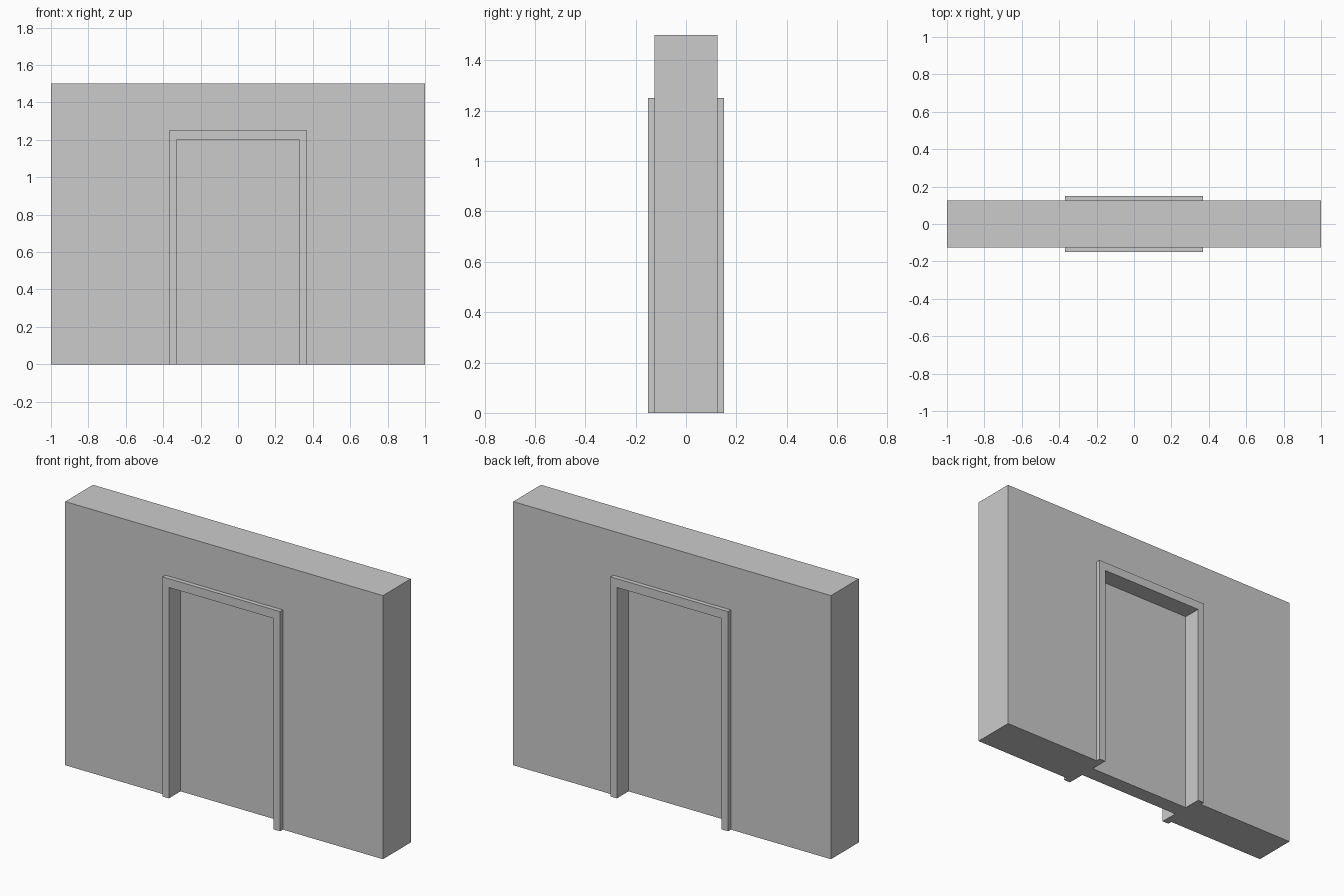
import bpy, bmesh

if "Cube" in bpy.data.objects:
    bpy.data.objects.remove(bpy.data.objects["Cube"])

def arch(name, half_w, top, y0, y1, open_half=0.33, open_top=1.2):
    """Extrude an upside-down U outline (in XZ) from y0 to y1."""
    outline = [(-half_w, 0), (-open_half, 0), (-open_half, open_top), (open_half, open_top),
               (open_half, 0), (half_w, 0), (half_w, top), (-half_w, top)]
    bm = bmesh.new()
    face = bm.faces.new([bm.verts.new((x, y0, z)) for x, z in outline])
    ext = bmesh.ops.extrude_face_region(bm, geom=[face], use_keep_orig=True)
    verts = [v for v in ext["geom"] if isinstance(v, bmesh.types.BMVert)]
    bmesh.ops.translate(bm, verts=verts, vec=(0, y1 - y0, 0))
    bmesh.ops.recalc_face_normals(bm, faces=bm.faces)
    mesh = bpy.data.meshes.new(name)
    bm.to_mesh(mesh)
    bm.free()
    obj = bpy.data.objects.new(name, mesh)
    bpy.context.collection.objects.link(obj)
    return obj

# Wall with a doorway through it
arch("wall", 1.0, 1.5, -0.125, 0.125)

# Raised door trim on both faces
for name, side in (("front_trim", -1), ("back_trim", 1)):
    arch(name, 0.37, 1.25, side * 0.125, side * 0.15)

# Recessed door panel filling the doorway
bpy.ops.mesh.primitive_cube_add(size=1, location=(0, 0, 0.6))
door = bpy.context.object
door.name = "door_panel"
door.scale = (0.66, 0.09, 1.2)
bpy.ops.object.transform_apply(location=False, rotation=False, scale=True)
